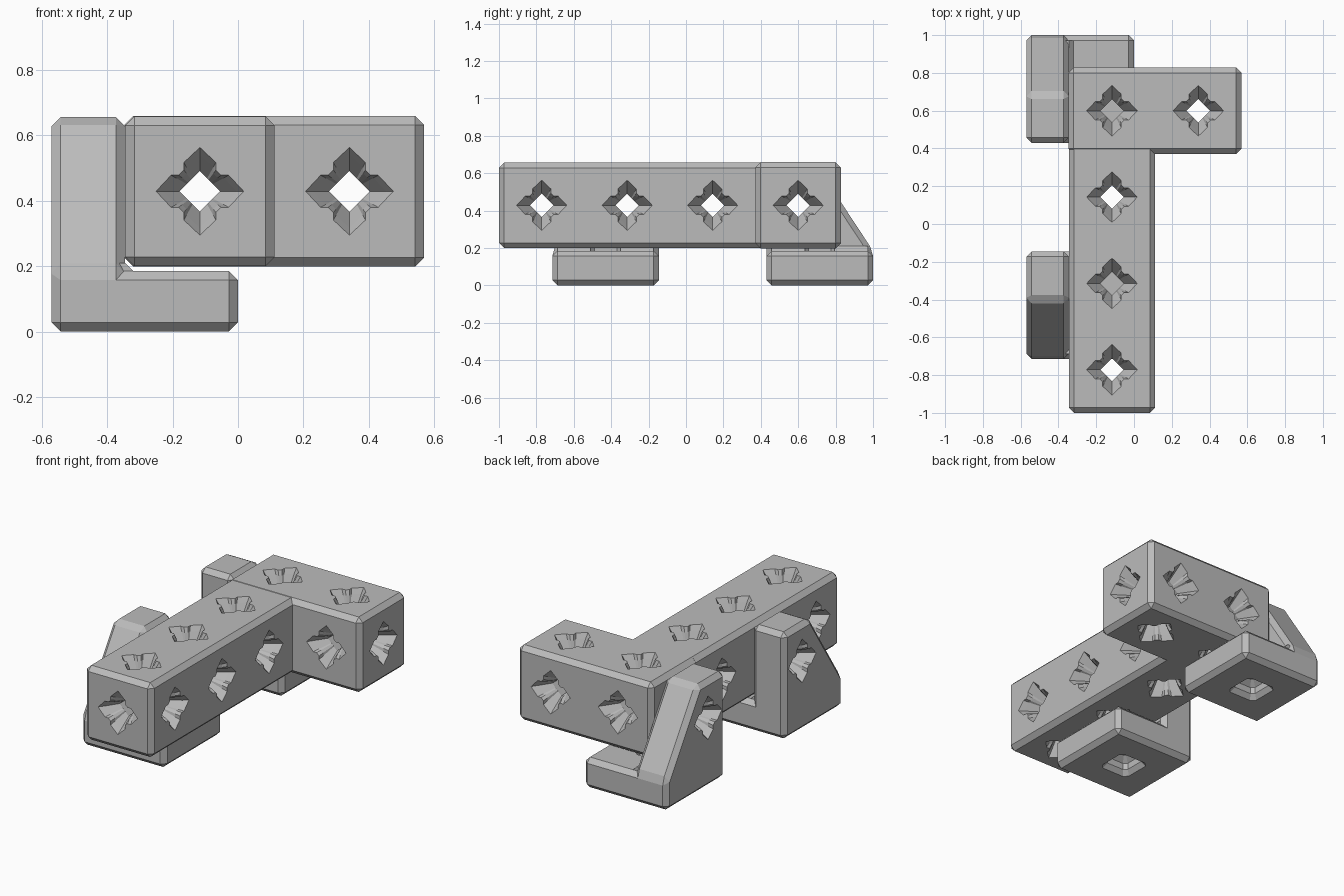
import bpy, bmesh, math

if "Cube" in bpy.data.objects:
    bpy.data.objects.remove(bpy.data.objects["Cube"])

U = 0.457                       # size of one beam cell
X0, Z0 = -0.345, 0.2            # left and bottom of the beam
BEVEL = 0.028
YS = [-1 + U * (i + 0.5) for i in range(4)]   # cell centres along the beam
XC, XR, ZC = X0 + U / 2, X0 + 1.5 * U, Z0 + U / 2

grey = bpy.data.materials.new("light_grey")
grey.diffuse_color = (0.5, 0.5, 0.5, 1)
grey.use_nodes = True
grey.node_tree.nodes["Principled BSDF"].inputs["Base Color"].default_value = grey.diffuse_color


def loft(name, rings, axis):
    """Closed solid from (position, outline) rings stacked along an axis."""
    def place(p, a, b):
        return {'x': (p, a, b), 'y': (a, p, b), 'z': (a, b, p)}[axis]
    bm = bmesh.new()
    loops = [[bm.verts.new(place(p, a, b)) for a, b in pts] for p, pts in rings]
    for lo, hi in zip(loops, loops[1:]):
        n = len(lo)
        for i in range(n):
            j = (i + 1) % n
            bm.faces.new((lo[i], lo[j], hi[j], hi[i]))
    bm.faces.new(loops[0])
    bm.faces.new(loops[-1])
    bmesh.ops.recalc_face_normals(bm, faces=bm.faces)
    me = bpy.data.meshes.new(name)
    bm.to_mesh(me)
    bm.free()
    me.materials.append(grey)
    ob = bpy.data.objects.new(name, me)
    bpy.context.collection.objects.link(ob)
    return ob


def apply(ob, mod):
    bpy.context.view_layer.objects.active = ob
    bpy.ops.object.modifier_apply(modifier=mod.name)


def bevel(ob):
    m = ob.modifiers.new("bevel", 'BEVEL')
    m.width, m.segments, m.limit_method = BEVEL, 1, 'ANGLE'
    m.offset_type = 'OFFSET'
    apply(ob, m)
    return ob


def box(name, x, y, z):
    pts = [(x[0], y[0]), (x[1], y[0]), (x[1], y[1]), (x[0], y[1])]
    return bevel(loft(name, [(z[0], pts), (z[1], pts)], 'z'))


def combine(ob, other, op='DIFFERENCE', keep=False):
    m = ob.modifiers.new("bool", 'BOOLEAN')
    m.operation, m.solver, m.object = op, 'EXACT', other
    apply(ob, m)
    if not keep:
        bpy.data.objects.remove(other)


# Star outline of a socket, and the small diamond it narrows to
quarter = [(0.134, 0), (0.088, 0.049), (0.065, 0.049), (0.049, 0.065), (0.049, 0.088)]
star = []
for k in range(4):
    c, s = round(math.cos(k * math.pi / 2)), round(math.sin(k * math.pi / 2))
    star += [(c * a - s * b, s * a + c * b) for a, b in quarter]
diamond = [(a * 0.062 / (abs(a) + abs(b)), b * 0.062 / (abs(a) + abs(b))) for a, b in star]


def socket(axis, ca, cb, lo, hi, depth=0.105):
    def at(pts):
        return [(a + ca, b + cb) for a, b in pts]
    S, D = at(star), at(diamond)
    mouth = at([(a * 0.84, b * 0.84) for a, b in star])
    return loft("socket_cutter", [(lo - 0.02, S), (lo, S), (lo + 0.03, mouth), (lo + depth, D),
                                  (hi - depth, D), (hi - 0.03, mouth), (hi, S), (hi + 0.02, S)], axis)


# Beam: long bar, running into the cross arm
bar = box("long_bar", (X0, X0 + U), (-1, 0.455), (Z0, Z0 + U))
for y in YS[:3]:
    combine(bar, socket('z', XC, y, Z0, Z0 + U))
    combine(bar, socket('x', y, ZC, X0, X0 + U))
# Cross arm, a hair larger than the bar
E = 0.002
arm = box("cross_arm", (X0 - E, X0 + 2 * U), (-1 + 3 * U, -1 + 4 * U), (Z0 - E, Z0 + U + E))
for x in (XC, XR):
    combine(arm, socket('z', x, YS[3], Z0 - E, Z0 + U + E))
combine(arm, socket('x', YS[3], ZC, X0 - E, X0 + 2 * U))
combine(arm, socket('y', XR, ZC, -1 + 3 * U, -1 + 4 * U))
# One socket runs lengthwise through bar and arm
lengthwise = socket('y', XC, ZC, -1, -1 + 4 * U)
combine(bar, lengthwise, keep=True)
combine(arm, lengthwise)


def octagon(cx, cy, r, cut):
    k = r - cut
    return [(cx + a, cy + b) for a, b in ((r, -k), (r, k), (k, r), (-k, r),
                                          (-r, k), (-r, -k), (-k, -r), (k, -r))]


def bracket(name, flip):
    """Foot plate with an upright, sloped side wall."""
    def fy(y):
        return 0.285 - y if flip else y
    side = [(fy(y), z) for y, z in ((0.43, 0), (1, 0), (1, 0.185), (0.69, 0.655), (0.43, 0.655))]
    ob = bevel(loft(name, [(-0.57, side), (X0, side)], 'x'))
    y0, y1 = sorted((fy(0.43), fy(1)))
    combine(ob, box("foot_plate", (-0.5, 0), (y0, y1), (0, 0.185)), 'UNION')
    # inner corner fillet
    tri = [(X0 - 0.03, 0.17), (X0 + 0.04, 0.17), (X0, 0.21), (X0 - 0.03, 0.21)]
    combine(ob, loft("fillet", [(y0 + BEVEL, tri), (y1 - BEVEL, tri)], 'y'), 'UNION')
    # side socket and screw hole under the foot
    combine(ob, socket('x', fy(YS[3]), ZC, -0.57, X0, 0.1))
    cx, cy = -0.285, (y0 + y1) / 2
    rings = [(z, octagon(cx, cy, r, c)) for z, r, c in (
        (-0.02, 0.1, 0.025), (0, 0.1, 0.025), (0.03, 0.078, 0.02), (0.07, 0.078, 0.02),
        (0.1, 0.045, 0.01), (0.13, 0.045, 0.01), (0.16, 0.08, 0.02), (0.23, 0.08, 0.02))]
    combine(ob, loft("screw_cutter", rings, 'z'))


bracket("back_bracket", False)
bracket("front_bracket", True)
